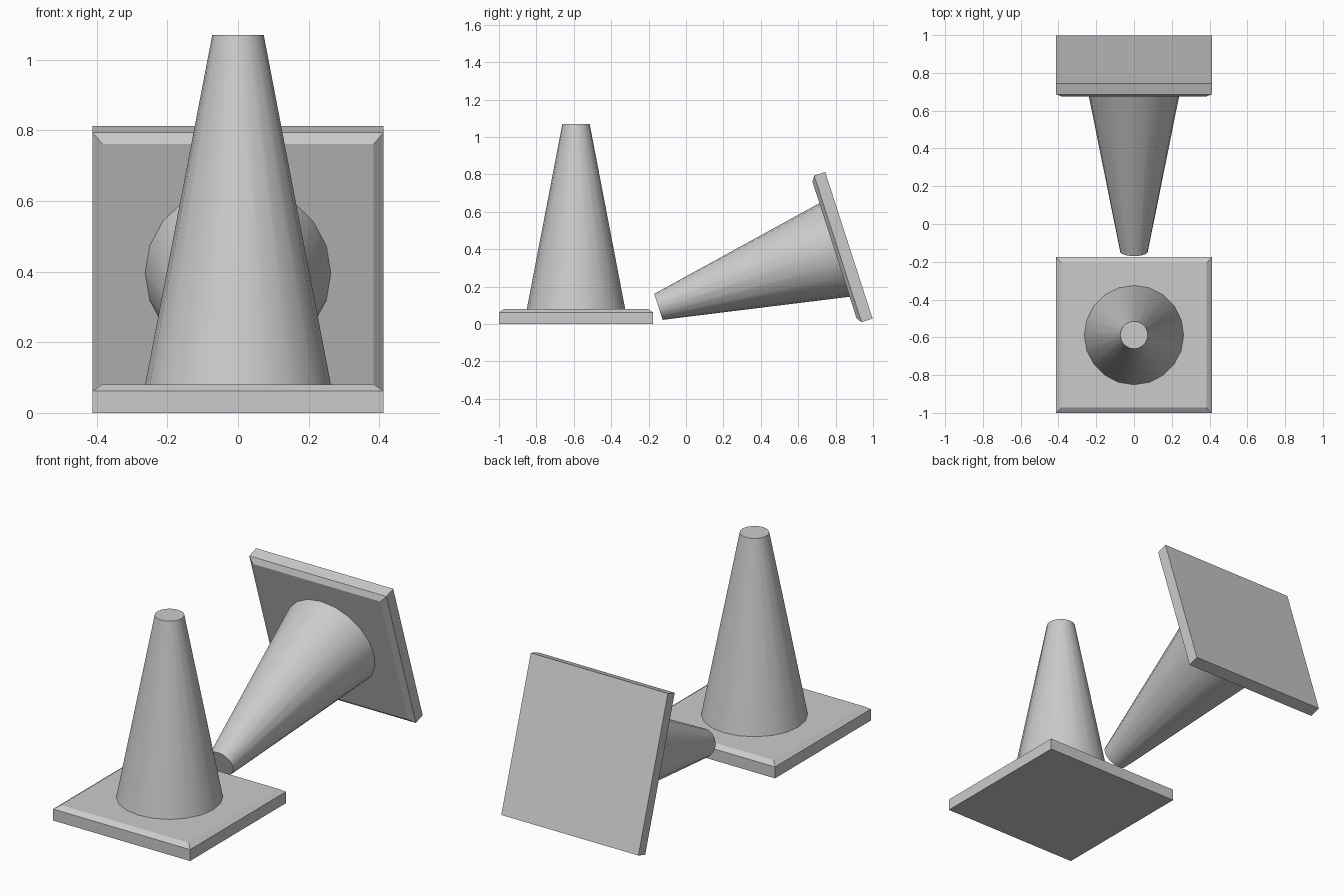
import bpy, bmesh
from math import radians, pi, sqrt
from mathutils import Matrix

if "Cube" in bpy.data.objects:
    bpy.data.objects.remove(bpy.data.objects["Cube"])

HALF = 0.412          # half width of the square foot
INSET = 0.028         # chamfer inset on top of the foot
EDGE_Z, TOP_Z = 0.062, 0.081
TIP_Z = 1.07


def frustum(bm, sides, r1, r2, z1, z2, turn=0.0):
    """Add a closed frustum between two heights."""
    m = Matrix.Translation((0, 0, (z1 + z2) / 2)) @ Matrix.Rotation(turn, 4, 'Z')
    bmesh.ops.create_cone(bm, cap_ends=True, segments=sides, radius1=r1,
                          radius2=r2, depth=z2 - z1, matrix=m)


def make_object(name, bm, matrix, smooth=False):
    mesh = bpy.data.meshes.new(name)
    bm.to_mesh(mesh)
    bm.free()
    ob = bpy.data.objects.new(name, mesh)
    bpy.context.collection.objects.link(ob)
    ob.matrix_world = matrix
    if smooth:
        bpy.ops.object.select_all(action='DESELECT')
        ob.select_set(True)
        bpy.context.view_layer.objects.active = ob
        bpy.ops.object.shade_smooth_by_angle(angle=radians(30))
    return ob


def traffic_cone(prefix, matrix):
    # Square foot with a chamfered top rim
    bm = bmesh.new()
    k = sqrt(2)
    frustum(bm, 4, HALF * k, HALF * k, 0, EDGE_Z, pi / 4)
    top = max(bm.faces, key=lambda f: f.calc_center_median().z)
    new = bmesh.ops.extrude_discrete_faces(bm, faces=[top])["faces"][0]
    s = (HALF - INSET) / HALF
    for v in new.verts:
        v.co = (v.co.x * s, v.co.y * s, TOP_Z)
    make_object(prefix + "_foot", bm, matrix)

    # Tapered body, sunk slightly into the foot
    bm = bmesh.new()
    frustum(bm, 20, 0.265, 0.073, 0.07, TIP_Z)
    make_object(prefix + "_body", bm, matrix, smooth=True)


# Upright cone in front, toppled cone behind it
traffic_cone("standing_cone", Matrix.Translation((0, -0.588, 0)))
traffic_cone("fallen_cone", Matrix.Translation((0, 0.871, 0.421))
             @ Matrix.Rotation(radians(107.9), 4, 'X'))
